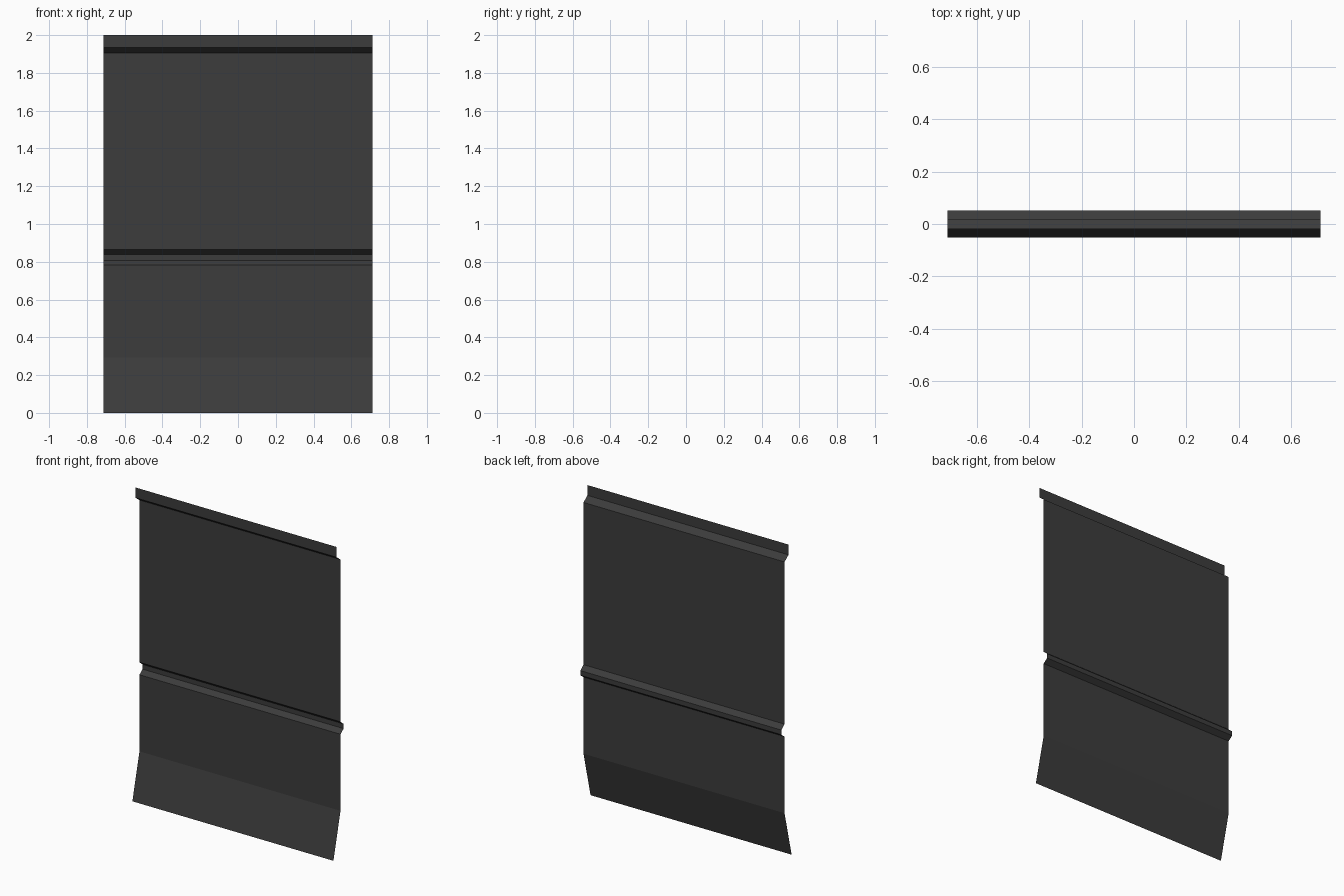
import bpy, bmesh

if "Cube" in bpy.data.objects:
    bpy.data.objects.remove(bpy.data.objects["Cube"])

# Dark grey sheet material
mat = bpy.data.materials.new("dark_grey")
mat.diffuse_color = (0.045, 0.045, 0.045, 1.0)
mat.use_nodes = True
mat.node_tree.nodes["Principled BSDF"].inputs["Base Color"].default_value = mat.diffuse_color

# Side profile of the folded sheet (y, z), bottom to top
HALF_WIDTH = 0.713
profile = [
    (-0.0515, 0.0), (0.02, 0.293),               # flared bottom skirt
    (0.02, 0.784), (0.0515, 0.808),              # lower panel, groove in
    (0.0515, 0.838), (0.02, 0.864),              # groove bottom, groove out
    (0.02, 1.904), (-0.02, 1.934), (-0.02, 2.0), # upper panel, top flange
]

# Folded sheet: the profile swept across the width, open and without thickness
bm = bmesh.new()
rows = [[bm.verts.new((x, y, z)) for x in (-HALF_WIDTH, HALF_WIDTH)] for y, z in profile]
for low, high in zip(rows, rows[1:]):
    bm.faces.new((low[0], low[1], high[1], high[0]))

mesh = bpy.data.meshes.new("folded_panel")
bm.to_mesh(mesh)
bm.free()
mesh.materials.append(mat)
panel = bpy.data.objects.new("folded_panel", mesh)
bpy.context.collection.objects.link(panel)
